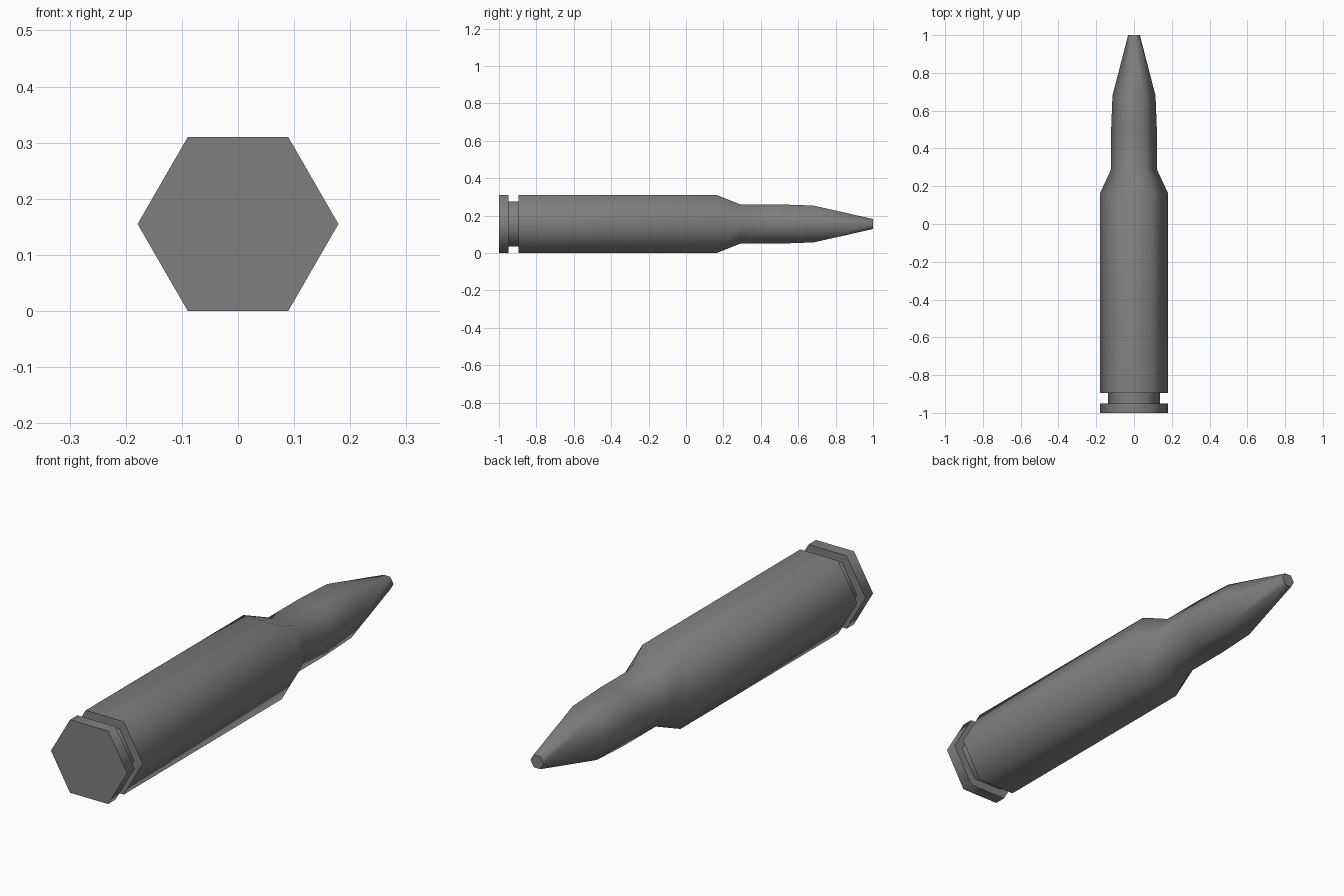
import bpy, bmesh
from math import cos, sin, radians, pi

if "Cube" in bpy.data.objects:
    bpy.data.objects.remove(bpy.data.objects["Cube"])

SIDES = 6
CENTRE_Z = 0.155

# Dark grey finish
dark_grey = bpy.data.materials.new("dark_grey")
dark_grey.diffuse_color = (0.215, 0.215, 0.215, 1)
dark_grey.use_nodes = True
dark_grey.node_tree.nodes["Principled BSDF"].inputs["Base Color"].default_value = dark_grey.diffuse_color


def hex_loft(name, profile, cap_start=False, cap_end=False):
    """Sweep a hexagon along y; profile is a list of (y, corner radius)."""
    bm = bmesh.new()
    rings = [[bm.verts.new((r * cos(2 * pi * i / SIDES), y,
                            CENTRE_Z + r * sin(2 * pi * i / SIDES)))
              for i in range(SIDES)] for y, r in profile]
    for a, b in zip(rings, rings[1:]):
        for i in range(SIDES):
            j = (i + 1) % SIDES
            bm.faces.new((a[i], b[i], b[j], a[j]))
    if cap_start:
        bm.faces.new(rings[0])
    if cap_end:
        bm.faces.new(rings[-1][::-1])
    mesh = bpy.data.meshes.new(name)
    bm.to_mesh(mesh)
    bm.free()
    mesh.materials.append(dark_grey)
    # Hexagon edges stay smooth, rims and end caps stay sharp
    mesh.shade_smooth()
    mesh.set_sharp_from_angle(angle=radians(65))
    obj = bpy.data.objects.new(name, mesh)
    bpy.context.collection.objects.link(obj)
    return obj


# Case: rim, extractor groove, body, shoulder and neck
hex_loft("case", [(-1.0, 0.179), (-0.95, 0.179), (-0.95, 0.138), (-0.895, 0.138),
                  (-0.895, 0.179), (0.165, 0.179), (0.29, 0.121), (0.50, 0.121)],
         cap_start=True)

# Bullet: short bearing section, then taper to a blunt tip
hex_loft("bullet", [(0.50, 0.121), (0.68, 0.114), (1.0, 0.031)], cap_end=True)
